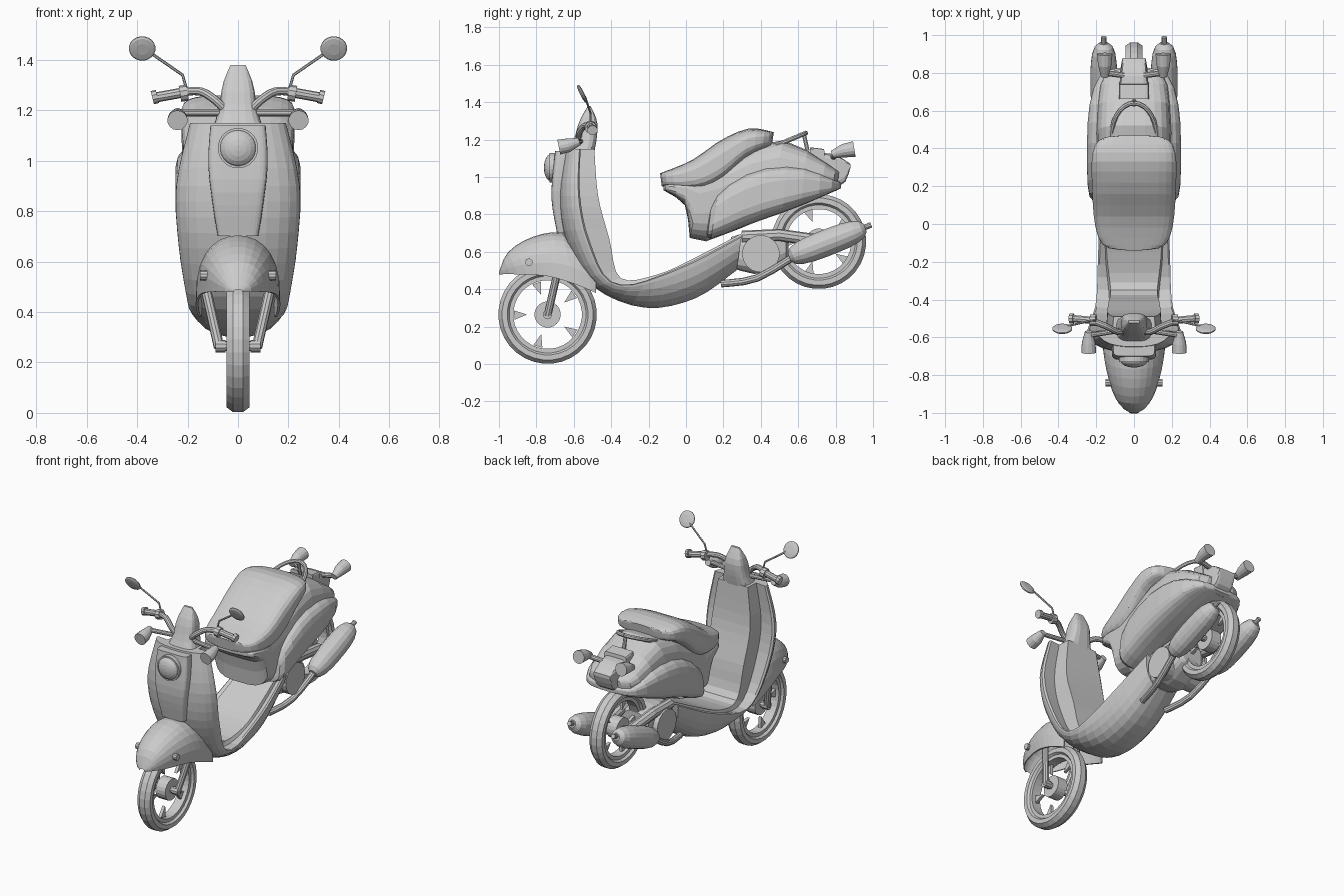
import bpy, bmesh, math
from mathutils import Vector

cube = bpy.data.objects.get("Cube")
if cube:
    bpy.data.objects.remove(cube, do_unlink=True)

GREY = (0.6, 0.6, 0.6, 1)
plain_grey = bpy.data.materials.new("plain_grey")
plain_grey.use_nodes = True
plain_grey.diffuse_color = GREY
plain_grey.node_tree.nodes["Principled BSDF"].inputs["Base Color"].default_value = GREY


def loft(name, rings, loop=False):
    """Skin a list of closed rings; loop joins the last ring to the first."""
    bm = bmesh.new()
    rows = [[bm.verts.new(point) for point in ring] for ring in rings]
    count = len(rows[0])
    for first, second in zip(rows, rows[1:] + rows[:1] if loop else rows[1:]):
        for i in range(count):
            j = (i + 1) % count
            bm.faces.new((first[i], first[j], second[j], second[i]))
    if not loop:
        bm.faces.new(rows[0])
        bm.faces.new(rows[-1])
    bmesh.ops.recalc_face_normals(bm, faces=bm.faces)
    mesh = bpy.data.meshes.new(name)
    bm.to_mesh(mesh)
    bm.free()
    mesh.materials.append(plain_grey)
    bpy.context.collection.objects.link(bpy.data.objects.new(name, mesh))


def along(points, t):
    """Smooth curve through points (vectors or numbers), t from start to end."""
    points = [Vector(p) if isinstance(p, tuple) else p for p in points]
    last = len(points) - 1
    i = min(int(t * last), last - 1)
    f = t * last - i
    a, b, c, d = (points[max(0, min(last, i + k))] for k in (-1, 0, 1, 2))
    return b + f / 2 * (c - a + f * (2 * a - 5 * b + 4 * c - d + f * (3 * (b - c) + d - a)))


def rounded(t, fullness):
    """Bulge rule: zero at both ends, one in the middle."""
    return (1 - abs(2 * t - 1) ** fullness) ** (1 / fullness)


def soft(value, power):
    return math.copysign(abs(value) ** power, value)


def angles(count):
    return [math.tau * (i + 0.5) / count for i in range(count)]


def shell(name, lower, upper, width, power=0.6, steps=14, sides=24):
    """Rounded-box sections spanning two side outlines; width is a rule of t."""
    rings = []
    for i in range(steps):
        t = (1 - math.cos(math.pi * (i + 0.5) / steps)) / 2
        low, high = along(lower, t), along(upper, t)
        middle, half = (low + high) / 2, (high - low) / 2
        rings.append([(width(t) * soft(math.cos(a), power), *(middle + half * soft(math.sin(a), power)))
                      for a in angles(sides)])
    loft(name, rings)


def tube(name, points, radii, sides=10):
    """Round tube along points; radii is one value or one per point."""
    points = [Vector(p) for p in points]
    radii = radii if isinstance(radii, list) else [radii] * len(points)
    rings, previous = [], None
    for i, (point, radius) in enumerate(zip(points, radii)):
        heading = (points[min(i + 1, len(points) - 1)] - points[max(i - 1, 0)]).normalized()
        if previous is None:
            turn = heading.to_track_quat("Z", "Y")
        else:
            turn = previous.rotation_difference(heading) @ turn
        previous = heading
        rings.append([point + turn @ Vector((radius * math.cos(a), radius * math.sin(a), 0))
                      for a in angles(sides)])
    loft(name, rings)


def pair(name, points, radii, sides=10):
    for side, sign in (("left", 1), ("right", -1)):
        tube(f"{side}_{name}", [(sign * x, y, z) for x, y, z in points], radii, sides)


def pod(start, end, radius, fullness, steps=10):
    """Points and radii of a rounded capsule."""
    ts = [(1 - math.cos(math.pi * (i + 0.5) / steps)) / 2 for i in range(steps)]
    return [Vector(start).lerp(Vector(end), t) for t in ts], [radius * rounded(t, fullness) for t in ts]


def hoop(name, y, z, radius, half_width, half_depth, sides):
    """Ring around the axle with a rounded cross-section."""
    rings = []
    for turn in angles(32):
        reach = [radius + half_depth * math.sin(a) for a in angles(sides)]
        rings.append([(half_width * math.cos(a), y + r * math.cos(turn), z + r * math.sin(turn))
                      for a, r in zip(angles(sides), reach)])
    loft(name, rings, loop=True)


# Wheels with small spoke blades
for end, y, z, radius in (("front", -0.74, 0.265, 0.265), ("rear", 0.71, 0.655, 0.255)):
    hoop(f"{end}_tyre", y, z, radius - 0.035, 0.05, 0.036, 8)
    hoop(f"{end}_rim", y, z, radius - 0.07, 0.045, 0.016, 4)
    tube(f"{end}_hub", [(-0.035, y, z), (0.035, y, z)], 0.07, 20)
    tube(f"{end}_axle", [(-0.08, y, z), (0.08, y, z)], 0.02)
    for number, turn in enumerate(angles(5)):
        corners = [(0.18, turn + 0.16), (0.18, turn - 0.12), (0.11, turn)]
        loft(f"{end}_spoke_{number}", [[(x, y + r * math.cos(a), z + r * math.sin(a)) for r, a in corners]
                                       for x in (-0.01, 0.01)])

# Front fender: thin arched shell
top_line = [(-1, 0.49), (-0.95, 0.6), (-0.82, 0.68), (-0.66, 0.7), (-0.48, 0.6)]
hem_line = [(-1, 0.48), (-0.9, 0.48), (-0.74, 0.47), (-0.6, 0.43), (-0.48, 0.38)]
rings = []
for step in range(13):
    t = step / 12
    top, hem = along(top_line, t), along(hem_line, t)
    width = 0.168 * math.sin(2 * t + 0.05) ** 0.75
    arch = [math.pi * i / 14 for i in range(15)]
    rings.append([(scale * width * math.cos(a), *hem.lerp(top, scale * abs(math.sin(a)) ** 0.7))
                  for scale, sweep in ((1, arch), (0.94, arch[::-1])) for a in sweep])
loft("front_fender", rings)
pair("fender_bolt", [(0.11, -0.84, 0.545), (0.15, -0.84, 0.545)], 0.02)

# Fork
pair("fork_leg", [(0.075, -0.74, 0.26), (0.125, -0.69, 0.48), (0.1, -0.66, 0.6)], 0.021)
pair("fork_foot", [(0.05, -0.74, 0.265), (0.09, -0.74, 0.265)], 0.025)

# Leg shield sweeping down into the floorboard
outside = [(-0.65, 1.15), (-0.68, 0.9), (-0.64, 0.65), (-0.49, 0.41), (-0.22, 0.3), (0.05, 0.35), (0.27, 0.5)]
inside = [(-0.49, 1.15), (-0.47, 0.9), (-0.41, 0.67), (-0.35, 0.46), (-0.15, 0.48), (0.05, 0.57), (0.3, 0.7)]
widths = [0.19, 0.245, 0.235, 0.2, 0.19, 0.18, 0.15]
rims = [0.5, 0.5, 0.5, 0.6, 0.9, 0.9, 0.9]
rings = []
for step in range(25):
    t = step / 24
    out, back, width, rim = (along(line, t) for line in (outside, inside, widths, rims))
    panel = 0.35 + rim / 2
    bow = [math.pi / 2 * (i + 0.5) / 6 for i in range(6)]
    half = [(math.sin(a) ** 0.8, rim * (1 - math.cos(a))) for a in bow]
    half += [(1, rim), (0.95, rim + 0.04), (panel, rim), (panel * 0.95, 1)]
    rings.append([(x * width, *out.lerp(back, depth))
                  for x, depth in half + [(-x, depth) for x, depth in half[::-1]]])
loft("leg_shield_and_floor", rings)

# Raised front panel, headlight and steering cowl
shell("front_panel", [(-0.69, 0.7), (-0.72, 0.9), (-0.7, 1.14)], [(-0.6, 0.7), (-0.6, 0.9), (-0.58, 1.14)],
      lambda t: along([0.08, 0.1, 0.118, 0.11], t), 0.3)
tube("headlight_bezel", [(0, -0.65, 1.05), (0, -0.73, 1.05)], 0.08, 24)
tube("headlight_lens", *pod((0, -0.76, 1.05), (0, -0.68, 1.05), 0.074, 2), 24)
shell("steering_cowl", [(-0.63, 1.13), (-0.6, 1.2), (-0.57, 1.3), (-0.525, 1.38)],
      [(-0.49, 1.13), (-0.475, 1.22), (-0.475, 1.3), (-0.51, 1.38)],
      lambda t: along([0.1, 0.075, 0.062, 0.03], t), 0.6, 10, 16)

# Handlebars, grips, mirrors and front signals
bar = [(0.05, -0.57, 1.2), (0.09, -0.57, 1.24), (0.15, -0.54, 1.275), (0.23, -0.51, 1.27)]
pair("handlebar", [along(bar, i / 9) for i in range(10)], 0.017)
pair("grip", [(0.22, -0.51, 1.27), (0.33, -0.5, 1.25)], 0.02)
pair("grip_collar", [(0.2, -0.51, 1.27), (0.23, -0.51, 1.265)], 0.032)
pair("grip_end", [(0.32, -0.5, 1.255), (0.34, -0.5, 1.25)], 0.027)
pair("mirror_stem", [(0.2, -0.51, 1.27), (0.22, -0.51, 1.34), (0.35, -0.54, 1.43)], 0.006, 6)
pair("mirror", *pod((0.38, -0.565, 1.44), (0.38, -0.545, 1.45), 0.053, 3, 6), 20)
pair("front_signal", [(0.24, -0.68, 1.16), (0.24, -0.63, 1.17), (0.24, -0.57, 1.19)], [0.04, 0.037, 0.02], 14)
pair("front_signal_stem", [(0.05, -0.56, 1.19), (0.24, -0.59, 1.19)], 0.014)

# Rear body, bulging side panels and seat
shell("rear_body", [(-0.12, 0.93), (0, 0.84), (0.05, 0.65), (0.4, 0.77), (0.81, 0.93)],
      [(-0.12, 0.96), (0, 1), (0.15, 1.06), (0.5, 1.2), (0.82, 1.03)], lambda t: 0.2 * rounded(t, 5))
shell("side_panels", [(0.11, 0.7), (0.14, 0.67), (0.35, 0.75), (0.6, 0.84), (0.83, 0.94)],
      [(0.11, 0.77), (0.18, 0.93), (0.38, 1.05), (0.62, 1.06), (0.83, 0.97)],
      lambda t: 0.25 * rounded(t, 3), 0.5)
shell("seat", [(-0.13, 0.95), (0.04, 0.925), (0.17, 0.96), (0.32, 1.1), (0.46, 1.17)],
      [(-0.14, 1.02), (0.03, 1.09), (0.19, 1.2), (0.34, 1.26), (0.47, 1.24)],
      lambda t: (0.21 + 0.025 * t) * rounded(t, 4), 0.55, 16)

# Grab rail, rear plate, tail light and rear signals
pair("grab_rail", [(0.12 * math.cos(a), 0.46 + 0.18 * math.sin(a), 1.16 + 0.075 * math.sin(a))
                   for a in (math.pi * i / 14 for i in range(8))], 0.013, 8)
tube("grab_rail_post", [(0, 0.63, 1.23), (0, 0.65, 1.14)], 0.012, 8)
shell("rear_plate", [(0.66, 1.08), (0.75, 1.06)], [(0.66, 1.16), (0.74, 1.15)], lambda t: 0.08, 0.2, 4, 12)
shell("tail_light", [(0.74, 0.95), (0.84, 0.96), (0.88, 1.05)], [(0.72, 1.13), (0.8, 1.12), (0.88, 1.07)],
      lambda t: 0.08 - 0.02 * t, 0.3, 8, 12)
tube("rear_signal_bar", [(-0.155, 0.8, 1.12), (0, 0.78, 1.1), (0.155, 0.8, 1.12)], 0.016)
pair("rear_signal", [(0.155, 0.78, 1.12), (0.155, 0.84, 1.14), (0.155, 0.9, 1.15)], [0.02, 0.036, 0.042], 14)

# Engine, swing arms and twin exhausts
shell("engine", [(0.22, 0.52), (0.4, 0.48), (0.55, 0.56)], [(0.24, 0.68), (0.4, 0.72), (0.55, 0.7)],
      lambda t: 0.11 * rounded(t, 5), 0.6, 8, 16)
pair("engine_cover", [(0.06, 0.4, 0.59), (0.14, 0.4, 0.59)], 0.1, 20)
pair("swing_arm", [(0.09, 0.3, 0.68), (0.1, 0.5, 0.69), (0.09, 0.71, 0.66)], 0.033)
pipe = [(0.09, 0.19, 0.43), (0.13, 0.38, 0.46), (0.16, 0.6, 0.59)]
pair("exhaust_pipe", [along(pipe, i / 6) for i in range(7)], 0.02)
pair("muffler", *pod((0.16, 0.55, 0.57), (0.16, 0.96, 0.73), 0.072, 3), 16)
pair("exhaust_tip", [(0.16, 0.93, 0.72), (0.16, 0.99, 0.745)], 0.015)
